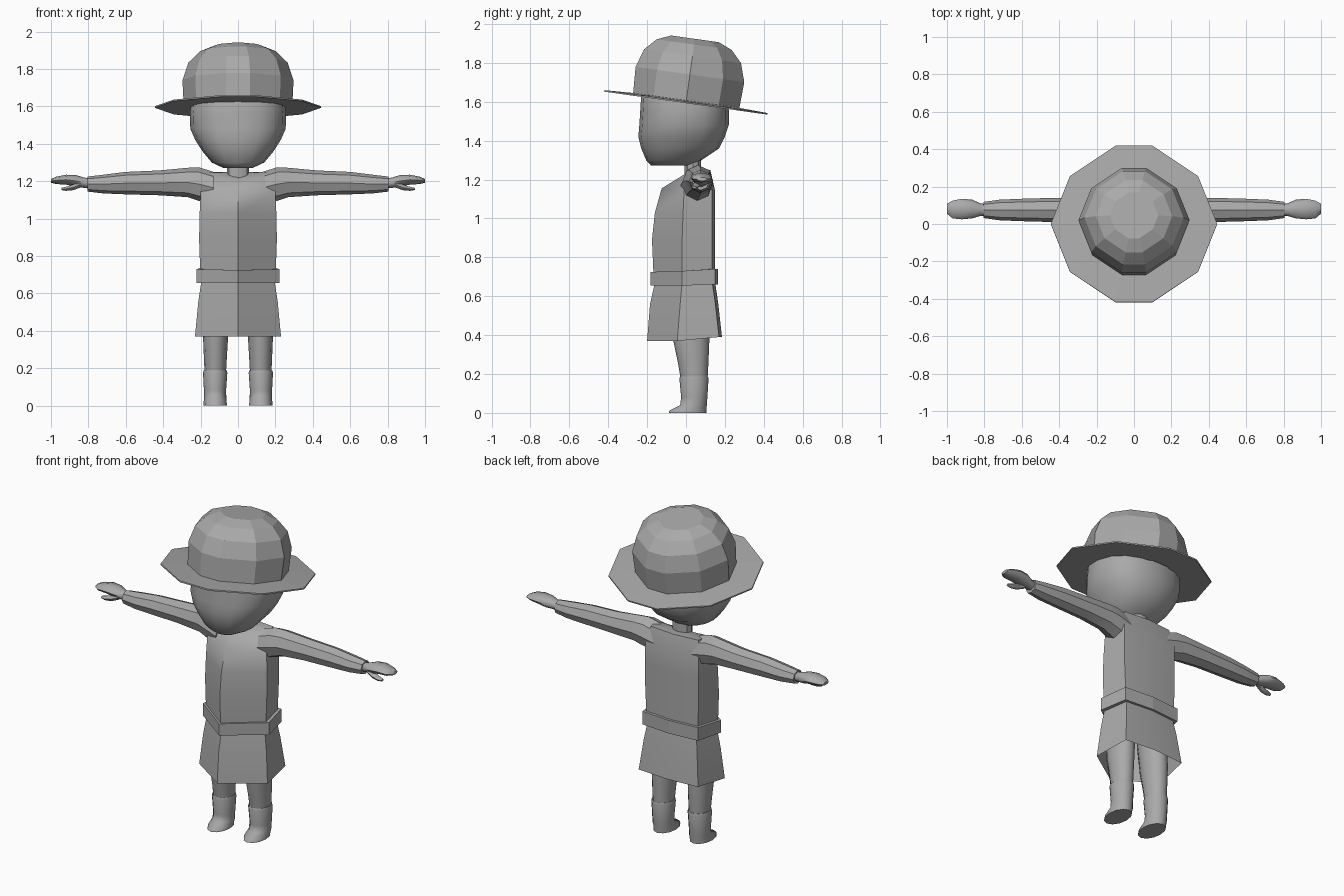
import bpy, bmesh, math
from mathutils import Vector, Matrix

if "Cube" in bpy.data.objects:
    bpy.data.objects.remove(bpy.data.objects["Cube"])

clay = bpy.data.materials.new("plain grey")
clay.diffuse_color = (0.4, 0.4, 0.4, 1)
clay.use_nodes = True
clay.node_tree.nodes["Principled BSDF"].inputs["Base Color"].default_value = clay.diffuse_color


def loft(name, rings, bottom=True, top=True, smooth=35, matrix=None, mirror=False):
    """Skin a list of equal-length point rings into one object."""
    bm = bmesh.new()
    rows = [[bm.verts.new(p) for p in ring] for ring in rings]
    n = len(rows[0])
    for a, b in zip(rows, rows[1:]):
        for i in range(n):
            bm.faces.new((a[i], a[(i + 1) % n], b[(i + 1) % n], b[i]))
    if bottom:
        bm.faces.new(rows[0][::-1])
    if top:
        bm.faces.new(rows[-1])
    if matrix:
        bm.transform(matrix)
    bmesh.ops.recalc_face_normals(bm, faces=bm.faces)
    mesh = bpy.data.meshes.new(name)
    bm.to_mesh(mesh)
    bm.free()
    mesh.materials.append(clay)
    ob = bpy.data.objects.new(name, mesh)
    bpy.context.collection.objects.link(ob)
    if mirror:
        ob.modifiers.new("other_side", 'MIRROR')
    bpy.ops.object.select_all(action='DESELECT')
    ob.select_set(True)
    bpy.context.view_layer.objects.active = ob
    if smooth:
        bpy.ops.object.shade_smooth_by_angle(angle=math.radians(smooth))
    return ob


def oval(n, cx, cy, rx, ry, z, power=2.0, turn=0.0):
    """Horizontal rounded ring; a higher power makes it boxier."""
    pts = []
    for i in range(n):
        a = 2 * math.pi * (i + turn) / n
        c, s = math.cos(a), math.sin(a)
        pts.append((cx + rx * math.copysign(abs(c) ** (2 / power), c),
                    cy + ry * math.copysign(abs(s) ** (2 / power), s), z))
    return pts


def span(n, x0, x1, y0, y1, z, power=2.0):
    return oval(n, (x0 + x1) / 2, (y0 + y1) / 2, (x1 - x0) / 2, (y1 - y0) / 2, z, power)


def limb(n, x, y0, y1, z0, z1):
    """Upright ring across the x axis, for arms and hands."""
    return [(x, p[0], p[1]) for p in span(n, y0, y1, z0, z1, 0)]


def body(zf, zs, zb, w, front, side, bw, back):
    """Ring with a front ridge, two side corners and a flat back."""
    return [(0, front, zf), (w, side, zs), (bw, back - 0.015, zb), (0, back, zb),
            (-bw, back - 0.015, zb), (-w, side, zs)]


# Tunic
loft("tunic", [
    body(.66, .66, .66, .20, -.165, -.02, .17, .15),
    body(.89, .89, .89, .208, -.175, -.02, .18, .15),
    body(1.03, 1.03, 1.03, .205, -.16, -.015, .18, .15),
    body(1.155, 1.14, 1.14, .20, -.125, -.01, .18, .15),
    body(1.20, 1.25, 1.25, .18, -.04, .03, .16, .125),
    body(1.22, 1.245, 1.25, .07, -.01, .03, .06, .09)], bottom=False)

# Skirt, open below
loft("skirt", [
    body(.37, .37, .39, .23, -.20, -.045, .20, .185),
    body(.56, .56, .57, .212, -.185, -.03, .18, .165),
    body(.67, .67, .67, .195, -.16, -.02, .165, .15)], bottom=False, top=False)

# Belt
loft("belt", [
    body(.655, .655, .66, .20, -.165, -.02, .17, .15),
    body(.655, .655, .66, .222, -.182, -.02, .187, .165),
    body(.725, .73, .74, .222, -.182, -.02, .187, .165),
    body(.725, .73, .74, .20, -.165, -.02, .17, .15)], bottom=False, top=False, smooth=0)

# Neck
loft("neck", [oval(10, 0, .035, .06, .045, z) for z in (1.19, 1.24, 1.33)])

# Head: (z, half width, front, back)
head = [(1.272, .08, -.18, .02), (1.30, .14, -.205, .08), (1.36, .19, -.23, .17),
        (1.42, .228, -.245, .20), (1.48, .255, -.24, .22), (1.56, .257, -.235, .22),
        (1.64, .25, -.23, .21), (1.78, .19, -.15, .19)]
loft("head", [span(16, -w, w, f, b, z, 2.4) for z, w, f, b in head], smooth=75)

# Hat: ten-sided crown and brim, tipped back
tip = Matrix.Translation((0, 0, 1.597)) @ Matrix.Rotation(math.radians(-8), 4, 'X')
right = [(.22, -.95), (.77, -.58), (1, 0), (.77, .58), (.22, .95)]
ten = right + [(-x, y) for x, y in reversed(right)]


def hat_ring(r, h):
    return [(x * r, y * r, h) for x, y in ten]


loft("hat_crown", [hat_ring(r, h) for r, h in
                   ((.29, 0), (.297, .145), (.265, .24), (.205, .30), (.13, .33))],
     bottom=False, smooth=0, matrix=tip)
loft("hat_brim", [hat_ring(r, h) for r, h in
                  ((.24, -.004), (.445, -.004), (.445, .004), (.24, .012))],
     bottom=False, top=False, smooth=0, matrix=tip)

# Arms with sleeves
loft("arm", [limb(8, *r) for r in (
    (.13, -.03, .135, 1.08, 1.25), (.21, -.02, .14, 1.095, 1.275), (.27, -.005, .14, 1.115, 1.272),
    (.42, .01, .14, 1.125, 1.258), (.60, .015, .135, 1.13, 1.25),
    (.72, .02, .13, 1.135, 1.235), (.805, .032, .118, 1.145, 1.225))], mirror=True)

# Hands and thumbs
loft("hand", [limb(8, *r) for r in (
    (.79, .045, .105, 1.16, 1.215), (.825, .042, .112, 1.165, 1.22), (.865, .03, .13, 1.17, 1.233),
    (.92, .025, .135, 1.182, 1.235), (.97, .03, .125, 1.185, 1.225),
    (1.0, .055, .108, 1.192, 1.212))], smooth=60, mirror=True)
loft("thumb", [limb(6, *r) for r in (
    (.84, .04, .08, 1.165, 1.20), (.88, .03, .068, 1.15, 1.185),
    (.92, .028, .06, 1.147, 1.172), (.945, .032, .052, 1.152, 1.166))], smooth=60, mirror=True)

# Legs and boots: (x0, x1, y0, y1, z)
loft("leg", [span(12, *r) for r in (
    (.065, .178, -.025, .11, .16), (.06, .182, -.04, .115, .25),
    (.053, .187, -.065, .12, .37), (.04, .187, -.08, .12, .55))], smooth=60, mirror=True)
loft("boot", [span(12, *r) for r in (
    (.06, .184, -.088, .105, 0), (.06, .184, -.085, .105, .012), (.062, .182, -.03, .107, .04),
    (.064, .182, -.025, .11, .08), (.057, .187, -.034, .116, .175),
    (.06, .184, -.03, .113, .188), (.07, .175, -.02, .10, .186))], smooth=60, mirror=True)
